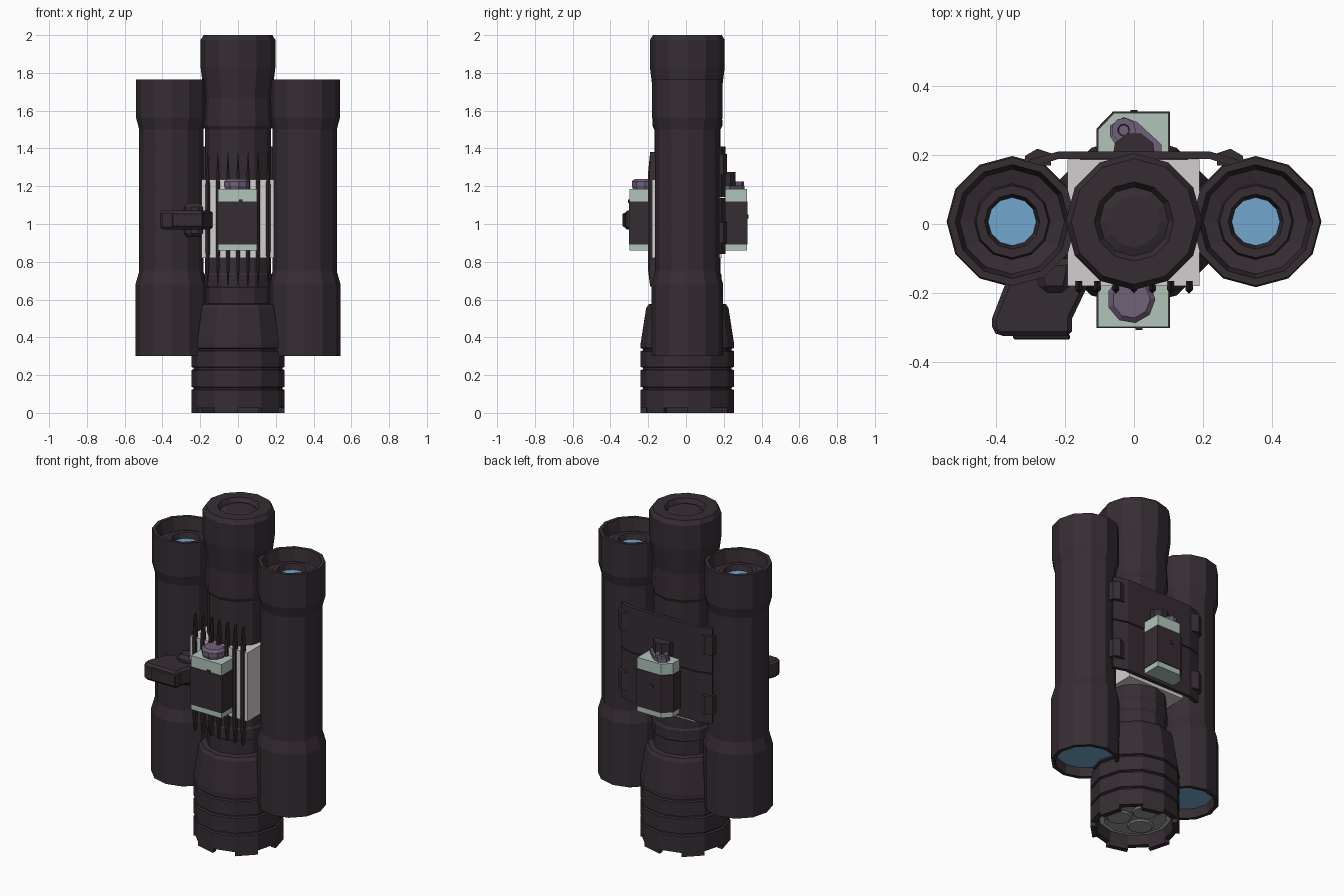
import bpy, bmesh, math
from mathutils import Vector

CY = 0.007  # depth of the tube axes


def mat(name, r, g, b):
    m = bpy.data.materials.new(name)
    m.diffuse_color = (r, g, b, 1)
    return m


DARK = mat("dark_housing", 0.036, 0.026, 0.033)
PALE = mat("pale_grey", 0.64, 0.62, 0.63)
GREEN = mat("pale_green", 0.44, 0.56, 0.49)
PURPLE = mat("dusty_purple", 0.16, 0.12, 0.19)
BLUE = mat("lens_blue", 0.17, 0.39, 0.62)
GREY = mat("lamp_grey", 0.30, 0.30, 0.30)


def finish(bm, name, m):
    bmesh.ops.recalc_face_normals(bm, faces=bm.faces[:])
    me = bpy.data.meshes.new(name)
    bm.to_mesh(me)
    bm.free()
    me.materials.append(m)
    ob = bpy.data.objects.new(name, me)
    bpy.context.collection.objects.link(ob)
    return ob


def lathe(name, prof, x, y, m, n=12):
    """Revolve (radius, z) points round a vertical axis, capping both ends."""
    bm = bmesh.new()
    rings = [[bm.verts.new((x + r * math.cos(2 * math.pi * i / n),
                            y + r * math.sin(2 * math.pi * i / n), z)) for i in range(n)]
             for r, z in prof]
    for a, b in zip(rings, rings[1:]):
        for i in range(n):
            j = (i + 1) % n
            bm.faces.new((a[i], a[j], b[j], b[i]))
    bm.faces.new(rings[0])
    bm.faces.new(rings[-1])
    return finish(bm, name, m)


def prism(name, pts, z0, z1, m, bevel=0):
    """Extrude an (x, y) outline from z0 to z1."""
    bm = bmesh.new()
    lo = [bm.verts.new((x, y, z0)) for x, y in pts]
    hi = [bm.verts.new((x, y, z1)) for x, y in pts]
    bm.faces.new(lo)
    bm.faces.new(hi)
    for i in range(len(pts)):
        j = (i + 1) % len(pts)
        bm.faces.new((lo[i], lo[j], hi[j], hi[i]))
    ob = finish(bm, name, m)
    if bevel:
        b = ob.modifiers.new("bevel", 'BEVEL')
        b.width, b.segments = bevel, 1
    return ob


def box(name, x0, x1, y0, y1, z0, z1, m, bevel=0):
    return prism(name, [(x0, y0), (x1, y0), (x1, y1), (x0, y1)], z0, z1, m, bevel)


# Central torch: grooved head, taper, body and flared tail with recessed button
prof = [(0.20, 0.09), (0.215, 0.025), (0.247, 0.025)]
for z in (0.13, 0.235, 0.335):
    prof += [(0.247, z - 0.008), (0.235, z - 0.004), (0.235, z + 0.004), (0.247, z + 0.008)]
prof += [(0.247, 0.37), (0.218, 0.555), (0.205, 0.575), (0.175, 0.58), (0.175, 0.66),
         (0.182, 0.67), (0.182, 0.73), (0.175, 0.74), (0.175, 1.50), (0.185, 1.52),
         (0.185, 1.55), (0.178, 1.67), (0.198, 1.83), (0.198, 1.975), (0.182, 2.0),
         (0.115, 2.0), (0.10, 1.975), (0.075, 1.985)]
lathe("torch_body", prof, 0, CY, DARK)

# Crenellated bezel teeth on alternate sides of the head
for k in range(6):
    a0, a1 = math.radians(60 * k), math.radians(60 * k + 30)
    prism("bezel_tooth", [(r * math.cos(a), CY + r * math.sin(a)) for r, a in
                          ((0.247, a0), (0.247, a1), (0.215, a1), (0.215, a0))], 0, 0.026, DARK)

# Lamp face: pale reflector ring, grey glass and lamp discs
lathe("reflector", [(0.201, 0.08), (0.201, 0.091)], 0, CY, GREEN)
lathe("lamp_glass", [(0.175, 0.074), (0.175, 0.081)], 0, CY, GREY)
for k in range(3):
    a = math.radians(90 + 120 * k)
    lathe("lamp_disc", [(0.065, 0.066), (0.075, 0.075)], 0.088 * math.cos(a),
          CY + 0.088 * math.sin(a), GREY)

# Side tubes with wide lower lens and small eyepiece lens
for s in (-1, 1):
    x = s * 0.353
    lathe("side_tube", [(0.16, 0.36), (0.168, 0.30), (0.19, 0.30), (0.19, 0.68), (0.17, 0.75),
                        (0.17, 1.50), (0.186, 1.56), (0.186, 1.765), (0.165, 1.765),
                        (0.152, 1.69), (0.11, 1.68), (0.105, 1.71), (0.08, 1.71),
                        (0.07, 1.67)], x, CY, DARK)
    lathe("objective_lens", [(0.16, 0.352), (0.16, 0.361)], x, CY, BLUE)
    lathe("eyepiece_lens", [(0.07, 1.668), (0.07, 1.677)], x, CY, BLUE)

# Pale mounting block round the body
box("mount_block", -0.193, 0.19, -0.18, 0.187, 0.82, 1.235, PALE)

# Row of pointed front ribs
for k in range(7):
    x = -0.16 + k * 0.0533
    bm = bmesh.new()
    rings = []
    for w, y, z in ((0.001, -0.19, 0.67), (0.007, -0.2, 0.75), (0.011, -0.202, 0.85),
                    (0.011, -0.202, 1.21), (0.007, -0.2, 1.28), (0.001, -0.19, 1.38)):
        rings.append([bm.verts.new(p) for p in ((x - w, -0.165, z), (x - w, y + w, z), (x, y, z),
                                                (x + w, y + w, z), (x + w, -0.165, z))])
    for a, b in zip(rings, rings[1:]):
        for i in range(5):
            j = (i + 1) % 5
            bm.faces.new((a[i], a[j], b[j], b[i]))
    bm.faces.new(rings[0])
    bm.faces.new(rings[-1])
    finish(bm, "front_rib", DARK)

# Front and back battery boxes, each with a dark wrap
front = [(-0.105, -0.298), (0.1, -0.298), (0.1, -0.18), (-0.105, -0.18)]
back = [(-0.105, 0.205), (0.1, 0.205), (0.1, 0.322), (-0.057, 0.322), (-0.105, 0.272)]
for name, pts in (("front", front), ("back", back)):
    c = sum((Vector(p) for p in pts), Vector((0, 0))) / len(pts)
    prism(name + "_box", pts, 0.86, 1.185, GREEN)
    wrap = [(p[0] + math.copysign(0.004, p[0] - c.x), p[1] + math.copysign(0.004, p[1] - c.y))
            for p in pts]
    prism(name + "_box_wrap", wrap, 0.892, 1.118, DARK)
box("front_contact", 0.005, 0.025, -0.307, -0.295, 1.11, 1.13, DARK)
box("back_contact", -0.01, 0.01, 0.32, 0.331, 1.03, 1.05, DARK)

# Purple knobs and the rear latch
lathe("front_knob", [(0.062, 1.18), (0.07, 1.2), (0.07, 1.225), (0.055, 1.238)],
      -0.008, -0.218, PURPLE, 9)
prism("back_lever", [(-0.07, 0.285), (-0.07, 0.255), (-0.04, 0.21), (0.08, 0.21), (0.08, 0.23),
                     (0.01, 0.295), (-0.03, 0.31)], 1.185, 1.205, PURPLE)
lathe("back_knob", [(0.036, 1.2), (0.036, 1.225), (0.018, 1.225), (0.015, 1.21)],
      -0.03, 0.272, PURPLE, 9)
prism("rear_latch", [(-0.06, 0.205), (0.06, 0.205), (0.055, 0.235), (0.02, 0.262),
                     (-0.02, 0.262), (-0.055, 0.235)], 1.2, 1.275, DARK)

# Two-part bent back plate with corner clips
plate = [(-0.305, 0.185), (-0.22, 0.21), (0.22, 0.21), (0.305, 0.185),
         (0.295, 0.165), (0.22, 0.188), (-0.22, 0.188), (-0.295, 0.165)]
prism("back_plate_lower", plate, 0.84, 1.137, DARK)
prism("back_plate_upper", plate, 1.143, 1.41, DARK)
for s in (-1, 1):
    for z in (0.90, 1.26):
        prism("plate_clip", [(s * 0.32, 0.17), (s * 0.315, 0.198), (s * 0.28, 0.218),
                             (s * 0.24, 0.205), (s * 0.24, 0.17)], z, z + 0.11, DARK)

# Side grip arm with end pad and flared root
prism("grip_arm", [(-0.36, -0.14), (-0.412, -0.275), (-0.412, -0.31), (-0.39, -0.325),
                   (-0.18, -0.325), (-0.18, -0.275), (-0.13, -0.17), (-0.13, -0.14)],
      0.97, 1.072, DARK, 0.015)
box("grip_pad", -0.35, -0.185, -0.335, -0.32, 0.985, 1.057, DARK, 0.005)
prism("grip_root", [(-0.30, -0.1), (-0.27, -0.2), (-0.19, -0.2), (-0.17, -0.1)],
      0.93, 1.11, DARK, 0.02)
